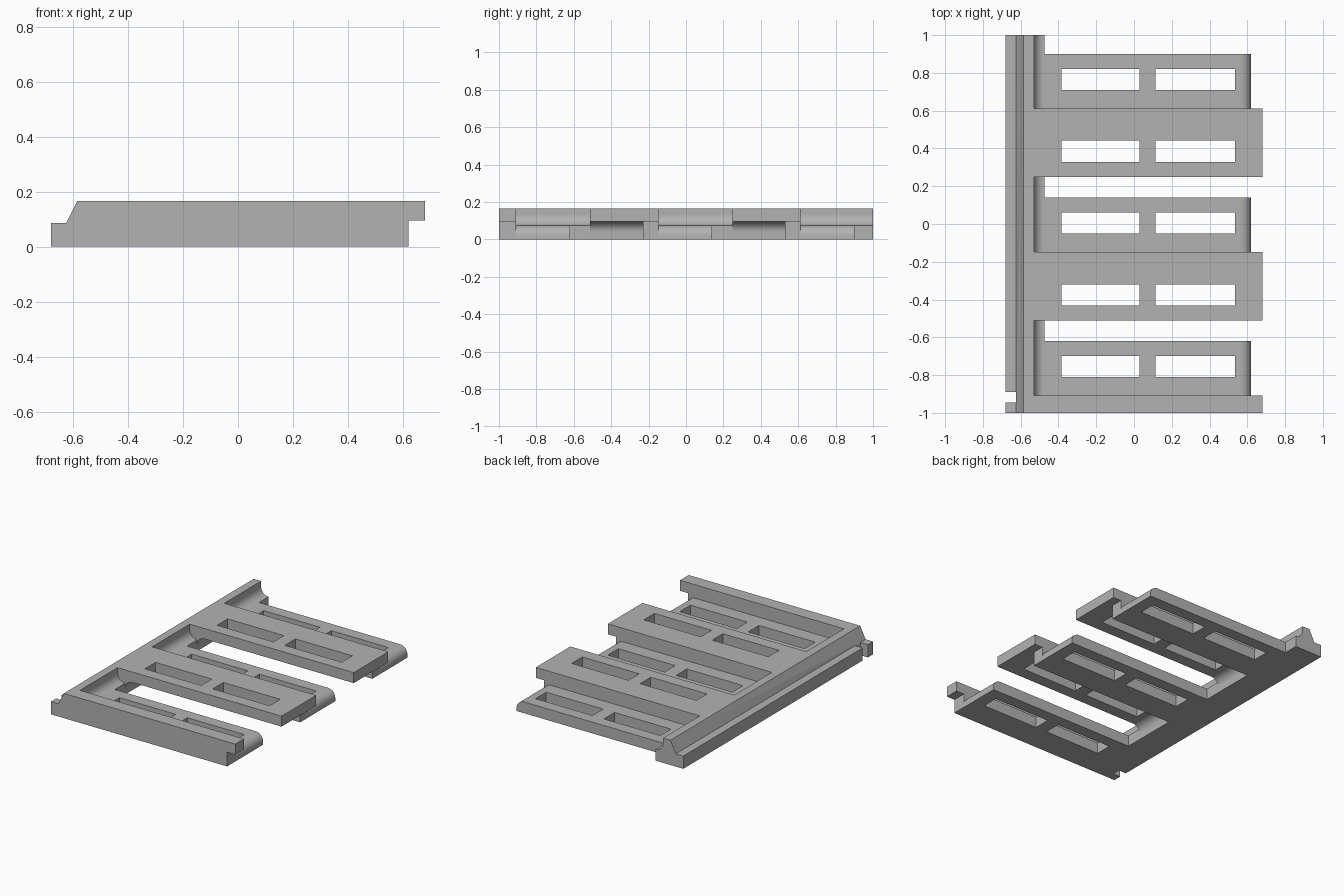
import bpy
import bmesh
from math import cos, sin, pi

cube = bpy.data.objects.get("Cube")
if cube:
    bpy.data.objects.remove(cube, do_unlink=True)

grey = bpy.data.materials.new("plain_grey")
grey.use_nodes = True
grey.diffuse_color = (0.45, 0.45, 0.45, 1)
grey.node_tree.nodes["Principled BSDF"].inputs["Base Color"].default_value = (0.45, 0.45, 0.45, 1)

BACK, FOOT, END, LIP = -0.53, -0.475, 0.62, 0.68   # x stations
LOW, UNDER, TOP = 0.075, 0.095, 0.165              # z levels
R = 0.055                                          # fillet radius
PITCH = 0.76


def arc(cx, cz, start, stop, steps=8):
    """Points on a fillet, angles in quarter turns."""
    angles = [(start + (stop - start) * i / steps) * pi / 2 for i in range(steps + 1)]
    return [(cx + R * cos(a), cz + R * sin(a)) for a in angles]


def extrude(name, profile, y0, y1):
    """Sweep an x-z profile from y0 to y1."""
    bm = bmesh.new()
    face = bm.faces.new([bm.verts.new((x, y0, z)) for x, z in profile])
    swept = bmesh.ops.extrude_face_region(bm, geom=[face])
    verts = [v for v in swept["geom"] if isinstance(v, bmesh.types.BMVert)]
    bmesh.ops.translate(bm, verts=verts, vec=(0, y1 - y0, 0))
    bmesh.ops.recalc_face_normals(bm, faces=bm.faces[:])
    mesh = bpy.data.meshes.new(name)
    bm.to_mesh(mesh)
    bm.free()
    mesh.materials.append(grey)
    obj = bpy.data.objects.new(name, mesh)
    bpy.context.collection.objects.link(obj)
    return obj


def cut(obj, x0, x1, y0, y1):
    """Cut a rectangular hole through the full height."""
    box = [(x0, -0.1), (x1, -0.1), (x1, 0.3), (x0, 0.3)]
    cutter = extrude("cutter", box, y0, y1)
    cutter.hide_render = True
    mod = obj.modifiers.new("hole", "BOOLEAN")
    mod.operation = "DIFFERENCE"
    mod.solver = "EXACT"
    mod.object = cutter
    bpy.context.view_layer.objects.active = obj
    bpy.ops.object.modifier_apply(modifier=mod.name)
    bpy.data.objects.remove(cutter, do_unlink=True)


def slots(obj, y):
    for x0, x1 in ((-0.385, 0.03), (0.115, 0.535)):
        cut(obj, x0, x1, y - 0.056, y + 0.056)


# Cross-sections
spine = [(-0.68, 0), (BACK, 0), (BACK, TOP), (-0.585, TOP), (-0.625, 0.085), (-0.68, 0.085)]
inner_fillet = arc(FOOT, LOW + R, 3, 2)
foot = [(BACK, 0), (FOOT, 0)] + inner_fillet
low = [(BACK, 0), (END, 0)] + arc(END - R, LOW - R, 0, 1) + inner_fillet
beam = [(BACK, 0), (END, 0), (END, UNDER), (LIP, UNDER), (LIP, TOP), (BACK, TOP)]
raised = ([(BACK, 0), (FOOT, 0)] + arc(FOOT + R, UNDER - R, 2, 1)
          + [(LIP, UNDER), (LIP, TOP), (BACK, TOP)])

parts = []

# Long side spine with a notch in its ledge
rail = extrude("side_spine", spine, -1, 1)
cut(rail, -0.8, -0.625, -0.945, -0.89)
parts.append(rail)

# Repeating slats, from back to front
for i in range(3):
    s = -PITCH * i
    parts.append(extrude(f"spine_foot_{i + 1}", foot, 0.9 + s, 1.0 + s if i == 0 else 1.01 + s))
    low_slat = extrude(f"low_slat_{i + 1}", low, 0.612 + s, 0.9 + s)
    slots(low_slat, 0.765 + s)
    parts.append(low_slat)
    beam_front = 0.53 + s if i < 2 else -1
    parts.append(extrude(f"beam_{i + 1}", beam, beam_front, 0.612 + s))
    if i < 2:
        raised_slat = extrude(f"raised_slat_{i + 1}", raised, 0.248 + s, 0.53 + s)
        slots(raised_slat, 0.385 + s)
        parts.append(raised_slat)

# Smooth fillets, sharp edges elsewhere
bpy.ops.object.select_all(action="DESELECT")
for obj in parts:
    obj.select_set(True)
bpy.context.view_layer.objects.active = rail
bpy.ops.object.shade_smooth_by_angle(angle=pi / 6)
